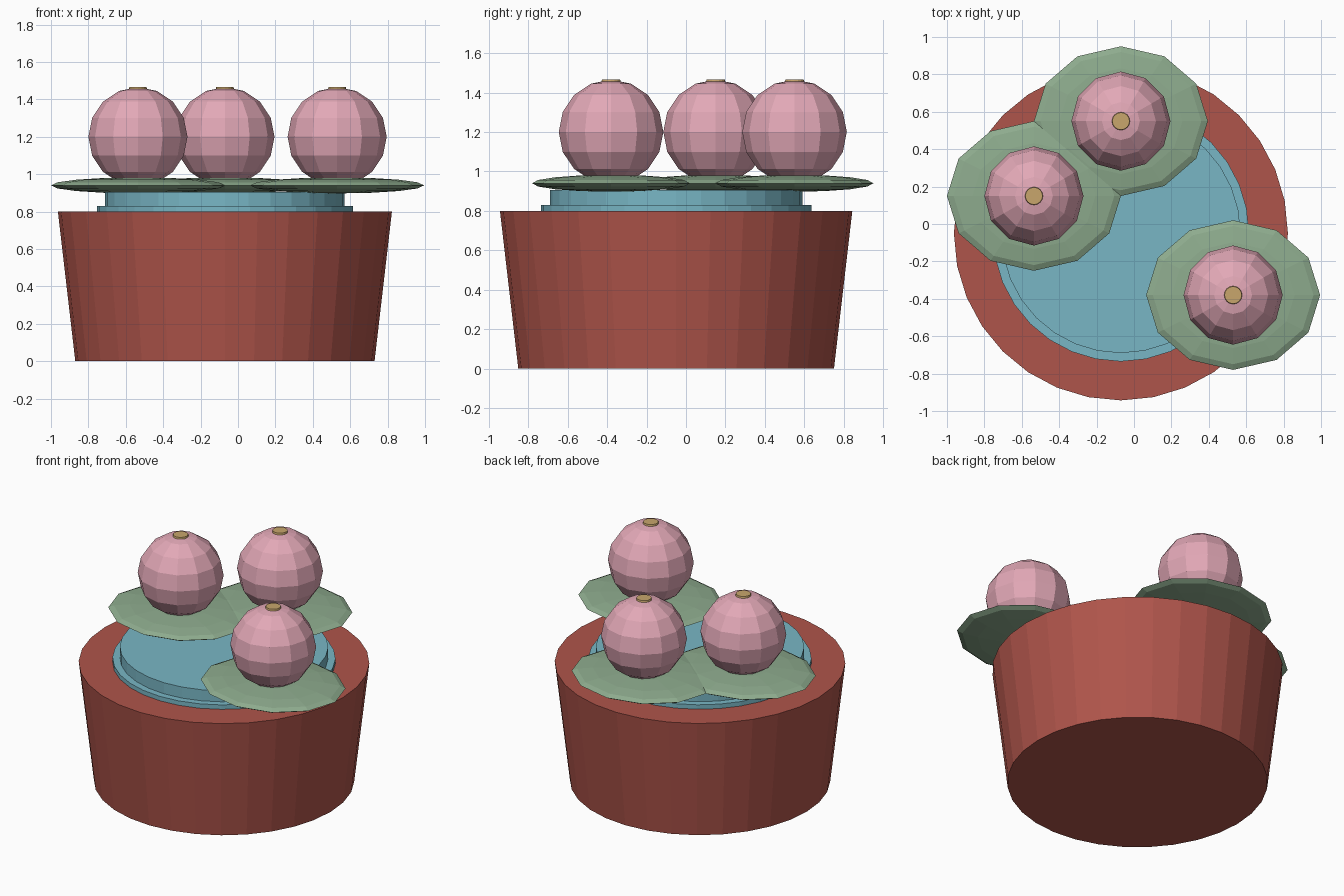
import bpy

cube = bpy.data.objects.get("Cube")
if cube:
    bpy.data.objects.remove(cube, do_unlink=True)


def material(name, rgb):
    m = bpy.data.materials.new(name)
    m.use_nodes = True
    m.diffuse_color = (*rgb, 1)
    m.node_tree.nodes["Principled BSDF"].inputs["Base Color"].default_value = (*rgb, 1)
    return m


terracotta = material("terracotta", (0.43, 0.09, 0.07))
water_blue = material("water blue", (0.19, 0.47, 0.56))
leaf_green = material("leaf green", (0.27, 0.41, 0.27))
petal_pink = material("petal pink", (0.76, 0.39, 0.47))
gold = material("gold", (0.58, 0.38, 0.15))

POT = (-0.07, -0.05)


def finish(name, mat):
    ob = bpy.context.object
    ob.name = name
    ob.data.materials.append(mat)
    return ob


def drum(name, mat, centre, r_low, r_high, z_low, z_high, sides=32):
    bpy.ops.mesh.primitive_cone_add(
        vertices=sides, radius1=r_low, radius2=r_high, depth=z_high - z_low,
        location=(*centre, (z_low + z_high) / 2))
    return finish(name, mat)


def ball(name, mat, centre, z, size):
    bpy.ops.mesh.primitive_uv_sphere_add(
        segments=12, ring_count=8, radius=1, location=(*centre, z))
    bpy.context.object.scale = size
    return finish(name, mat)


# Tapered bowl and the stepped water surface
drum("bowl", terracotta, POT, 0.80, 0.893, 0, 0.80)
drum("water_rim", water_blue, POT, 0.685, 0.685, 0.79, 0.83)
drum("water", water_blue, POT, 0.64, 0.64, 0.82, 0.905)

# Lily pads, each with a round flower and its golden centre
spots = {"left": (0.53, -0.38), "right": (-0.535, 0.15), "back": (-0.07, 0.55)}
for side, spot in spots.items():
    ball(side + "_lily_pad", leaf_green, spot, 0.94, (0.465, 0.40, 0.043))
    ball(side + "_flower", petal_pink, spot, 1.20, (0.265, 0.265, 0.265))
    drum(side + "_flower_centre", gold, spot, 0.05, 0.046, 1.445, 1.467, 16)
